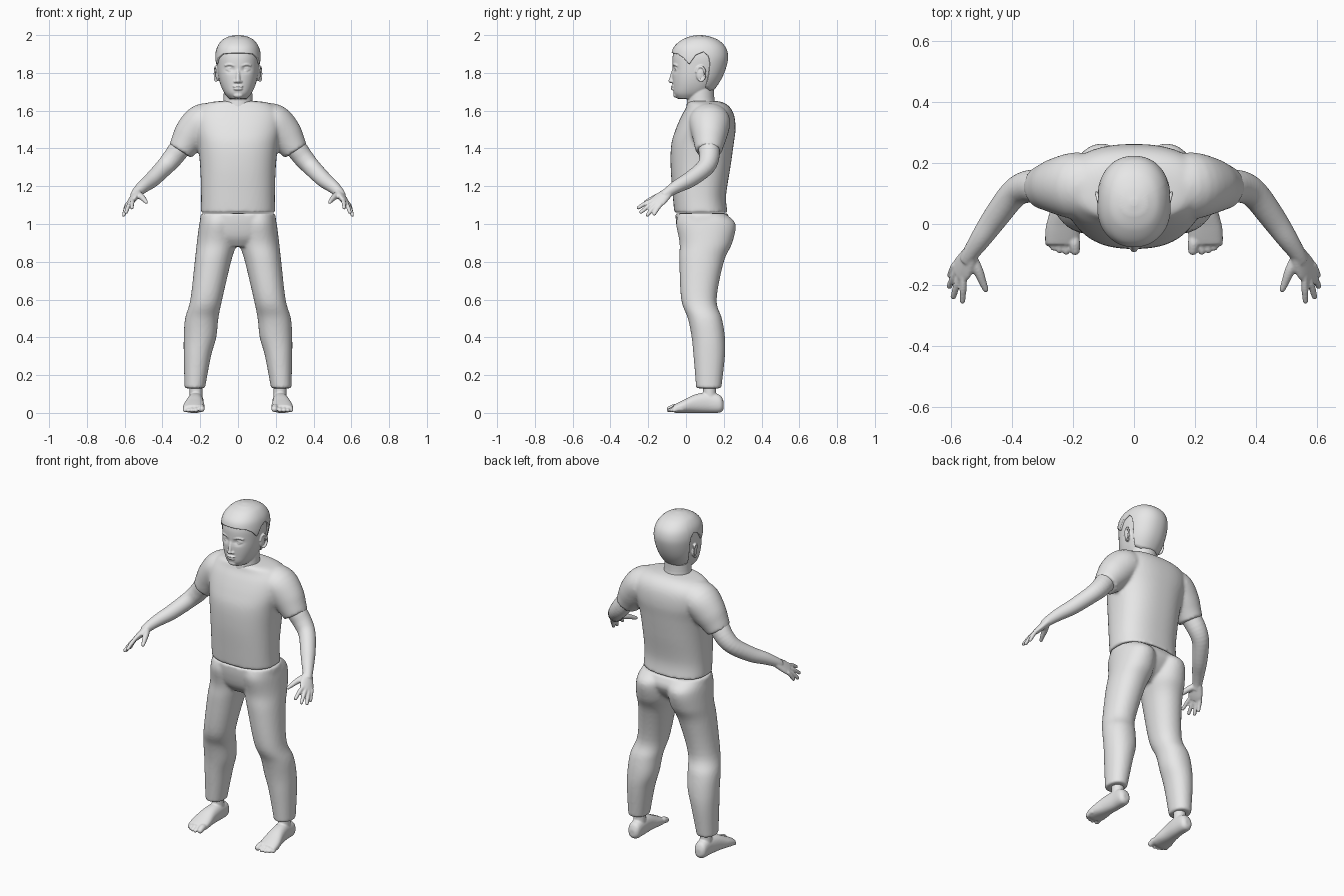
import bpy, bmesh, math
from mathutils import Vector, Matrix

GREY = bpy.data.materials.new("plain_grey")
GREY.diffuse_color = (0.8, 0.8, 0.8, 1)


def smooth_rows(rows, sub=5):
    """Catmull-Rom resampling of rows of numbers."""
    out = []
    for i in range(len(rows) - 1):
        a, b, c, d = (rows[max(0, min(len(rows) - 1, i + k))] for k in (-1, 0, 1, 2))
        for s in range(sub):
            t = s / sub
            out.append([0.5 * (2 * q + (r - p) * t + (2 * p - 5 * q + 4 * r - w) * t * t
                               + (3 * q - p - 3 * r + w) * t ** 3)
                        for p, q, r, w in zip(a, b, c, d)])
    return out + [list(rows[-1])]


def oval(a, e):
    c, s = math.cos(a), math.sin(a)
    k = (abs(c) ** e + abs(s) ** e) ** (-1 / e)
    return c * k, s * k


def loft(bm, rings, n=40, e=2.0):
    """Closed skin through rings of (centre, axis u, axis v)."""
    loops = []
    for c, u, v in rings:
        pts = [oval(2 * math.pi * i / n, e) for i in range(n)]
        loops.append([bm.verts.new(c + u * p + v * q) for p, q in pts])
    for a, b in zip(loops, loops[1:]):
        for i in range(n):
            j = (i + 1) % n
            bm.faces.new((a[i], a[j], b[j], b[i]))
    bm.faces.new(loops[0])
    bm.faces.new(loops[-1])


def column(bm, rows, e=2.0, n=48):
    """Rows of z, centre x, half width, front y, back y."""
    loft(bm, [(Vector((cx, (f + b) / 2, z)), Vector((rx, 0, 0)), Vector((0, (b - f) / 2, 0)))
              for z, cx, rx, f, b in smooth_rows(rows)], n, e)


def tube(bm, rows, side=(0, 0, 1), n=16):
    """Rows of x, y, z, half width along side, half thickness."""
    pts = smooth_rows(rows, 4)
    rings = []
    for i, p in enumerate(pts):
        d = Vector(pts[min(i + 1, len(pts) - 1)][:3]) - Vector(pts[max(i - 1, 0)][:3])
        d.normalize()
        u = Vector(side)
        u = (u - d * u.dot(d)).normalized()
        rings.append((Vector(p[:3]), u * p[3], d.cross(u) * p[-1]))
    loft(bm, rings, n)


def ball(bm, c, r):
    bmesh.ops.create_uvsphere(bm, u_segments=20, v_segments=12, radius=1,
                              matrix=Matrix.Translation(c) @ Matrix.Diagonal((*r, 1)))


def digit(bm, a, b, r):
    """Finger or toe with a rounded tip."""
    mid = [(p + q) / 2 for p, q in zip(a, b)]
    mid[2] += 0.004
    tube(bm, [(*a, r), (*mid, r), (*b, r * 0.85)])
    ball(bm, b, (r * 0.86,) * 3)


def finish(name, bm, voxel=0, mirror=False, iters=3):
    bmesh.ops.recalc_face_normals(bm, faces=bm.faces)
    me = bpy.data.meshes.new(name)
    bm.to_mesh(me)
    bm.free()
    me.materials.append(GREY)
    for p in me.polygons:
        p.use_smooth = True
    ob = bpy.data.objects.new(name, me)
    bpy.context.collection.objects.link(ob)
    if mirror:
        m = ob.modifiers.new("mirror", 'MIRROR')
        m.use_mirror_merge = False
    if voxel:
        m = ob.modifiers.new("blend", 'REMESH')
        m.mode, m.voxel_size, m.use_smooth_shade = 'VOXEL', voxel, True
        m = ob.modifiers.new("soften", 'SMOOTH')
        m.factor, m.iterations = 0.5, iters
    return ob


# Shirt: torso and short sleeves
bm = bmesh.new()
column(bm, [(1.06, 0, .197, -.062, .22), (1.15, 0, .195, -.07, .212), (1.3, 0, .2, -.081, .235),
            (1.42, 0, .213, -.078, .252), (1.5, 0, .232, -.055, .262), (1.57, 0, .235, -.025, .256),
            (1.615, 0, .21, 0, .235), (1.642, 0, .16, .01, .2), (1.652, 0, .08, .03, .16)], 2.4, 64)
for s in (1, -1):
    tube(bm, [(s * .13, .12, 1.56, .085, .10), (s * .19, .125, 1.535, .10, .11),
              (s * .245, .125, 1.475, .095, .095), (s * .28, .122, 1.425, .08, .08),
              (s * .305, .12, 1.385, .068, .07)], n=32)
finish("shirt", bm, .009, iters=6)

# Trousers: hips and legs
bm = bmesh.new()
column(bm, [(1.057, 0, .196, -.055, .218), (1.0, 0, .202, -.052, .238),
            (.93, 0, .185, -.035, .2), (.88, 0, .09, 0, .14)], 2.4, 64)
for s in (1, -1):
    column(bm, [(1.053, s * .1, .092, -.04, .21), (1.0, s * .105, .1, -.052, .262),
                (.9, s * .113, .105, -.034, .245), (.8, s * .133, .096, -.035, .2),
                (.6, s * .168, .084, -.025, .162), (.5, s * .192, .088, .01, .19),
                (.4, s * .201, .086, .03, .206), (.3, s * .215, .072, .04, .206),
                (.13, s * .229, .054, .054, .187)], 2.15)
finish("trousers", bm, .009, iters=4)

# Bare feet with toes
bm = bmesh.new()
loft(bm, [(Vector((x, y, z)), Vector((rx, 0, 0)), Vector((0, 0, rz))) for x, y, z, rx, rz in smooth_rows(
    [(.222, .199, .04, .018, .02), (.222, .18, .048, .036, .046), (.222, .12, .054, .04, .054),
     (.228, .05, .049, .046, .049), (.233, -.01, .035, .056, .035), (.235, -.05, .025, .056, .025),
     (.237, -.068, .022, .05, .018)])], 32, 2.3)
tube(bm, [(.222, .13, .05, .036), (.222, .125, .11, .034), (.222, .125, .2, .036)], (1, 0, 0), 24)
for i, (x, y) in enumerate([(.193, -.086), (.222, -.091), (.244, -.086), (.264, -.077), (.281, -.063)]):
    r = .019 if i == 0 else .0125
    digit(bm, (x * .9 + .024, y + .045, r + .008), (x, y, r + .001), r)
finish("feet", bm, .005, True)

# Arms, palms, fingers and thumbs
bm = bmesh.new()
tube(bm, [(.22, .125, 1.5, .06), (.3, .122, 1.41, .057), (.35, .122, 1.345, .053),
          (.395, .098, 1.295, .047), (.455, .02, 1.235, .042), (.5, -.045, 1.2, .035),
          (.532, -.092, 1.17, .028), (.548, -.12, 1.148, .025)], n=24)
across = (-.5, -.75, .42)
tube(bm, [(.53, -.088, 1.172, .026, .022), (.545, -.115, 1.15, .036, .02),
          (.562, -.145, 1.125, .043, .017), (.575, -.165, 1.108, .038, .013)], across, 24)
for a, b in [((.587, -.132, 1.105), (.603, -.168, 1.053)), ((.58, -.148, 1.108), (.605, -.204, 1.048)),
             ((.57, -.163, 1.115), (.592, -.238, 1.063)), ((.558, -.172, 1.128), (.562, -.252, 1.086))]:
    digit(bm, a, b, .0115)
tube(bm, [(.535, -.105, 1.16, .018), (.512, -.15, 1.145, .017), (.496, -.19, 1.128, .013),
          (.486, -.215, 1.116, .01)])
ball(bm, (.486, -.215, 1.116), (.01,) * 3)
finish("arms", bm, .005, True)

# Head
HEAD = [(1.663, 0, .045, -.045, .07), (1.69, 0, .07, -.064, .12), (1.73, 0, .09, -.069, .155),
        (1.78, 0, .104, -.072, .185), (1.84, 0, .111, -.072, .207), (1.89, 0, .112, -.07, .214),
        (1.935, 0, .101, -.055, .2), (1.97, 0, .073, -.012, .16), (1.988, 0, .035, .035, .11)]
bm = bmesh.new()
column(bm, HEAD, 2.2, 96)
# eye sockets pressed into the face
for v in bm.verts:
    if v.co.y < 0:
        d = ((abs(v.co.x) - .042) / .024) ** 2 + ((v.co.z - 1.819) / .015) ** 2
        v.co.y += .014 * math.exp(-d)
column(bm, [(1.6, 0, .085, .0, .18), (1.65, 0, .077, .005, .152), (1.74, 0, .075, .01, .15)])
# nose and lips
tube(bm, [(0, -.062, 1.822, .009), (0, -.071, 1.795, .01), (0, -.078, 1.762, .012)], (1, 0, 0))
ball(bm, (0, -.08, 1.757), (.013, .013, .011))
ball(bm, (0, -.07, 1.7285), (.029, .011, .006))
ball(bm, (0, -.068, 1.7145), (.025, .012, .007))
ball(bm, (0, -.053, 1.682), (.026, .014, .014))
for s in (1, -1):
    ball(bm, (s * .014, -.07, 1.754), (.009, .012, .008))
    ball(bm, (s * .042, -.043, 1.819), (.02, .016, .012))
    # brow, lids and ear
    tube(bm, [(s * .018, -.066, 1.838, .006), (s * .045, -.061, 1.845, .006), (s * .07, -.047, 1.838, .005)])
    for dz in (.008, -.008):
        tube(bm, [(s * .022, -.052, 1.818, .004), (s * .042, -.057, 1.819 + dz, .004),
                  (s * .063, -.046, 1.819, .004)])
    ball(bm, (s * .108, .075, 1.793), (.011, .022, .036))
    arc = [math.radians(a) for a in range(-110, 171, 40)]
    tube(bm, [(s * (.117 + .006 * math.cos(a)), .078 + .024 * math.cos(a), 1.795 + .038 * math.sin(a), .006)
              for a in arc], (1, 0, 0))
finish("head", bm, .004, iters=2)

# Short hair: a shell running from the crown down to the hairline
LINE = [(-.09, 1.908), (-.04, 1.9), (-.01, 1.88), (.02, 1.845), (.05, 1.895), (.09, 1.912),
        (.115, 1.89), (.128, 1.84), (.135, 1.77), (.15, 1.72), (.19, 1.705), (.24, 1.7)]
FINE = smooth_rows(HEAD, 12) + [[1.993, 0, .002, .068, .072]]


def piece(table, x):
    """Linear lookup in a sorted table."""
    for a, b in zip(table, table[1:]):
        if x <= b[0]:
            t = max(0, (x - a[0]) / (b[0] - a[0]))
            return [p + (q - p) * t for p, q in zip(a, b)]
    return list(table[-1])


bm = bmesh.new()
COLS, STEPS = 128, 28
grid = []
for i in range(COLS):
    p, q = oval(2 * math.pi * i / COLS, 2.2)
    low = piece(LINE, .07 + .143 * q)[1]
    col = []
    for k in range(STEPS + 1):
        z = low + (1.993 - low) * math.cos(k / STEPS * math.pi / 2)
        _, _, rx, f, b = piece(FINE, z)
        g = .009
        col.append(bm.verts.new((p * (rx + g), (f + b) / 2 + q * ((b - f) / 2 + g),
                                 z + .007 * max(0, (z - 1.9) / .093))))
    grid.append(col)
for i in range(COLS):
    a, b = grid[i], grid[(i + 1) % COLS]
    for k in range(STEPS):
        bm.faces.new((a[k], a[k + 1], b[k + 1], b[k]))
bm.faces.new([c[0] for c in grid])
hair = finish("hair", bm)
m = hair.modifiers.new("thickness", 'SOLIDIFY')
m.thickness, m.offset = .014, -1
bpy.context.view_layer.objects.active = hair
hair.select_set(True)
bpy.ops.object.shade_smooth_by_angle(angle=math.radians(50))
